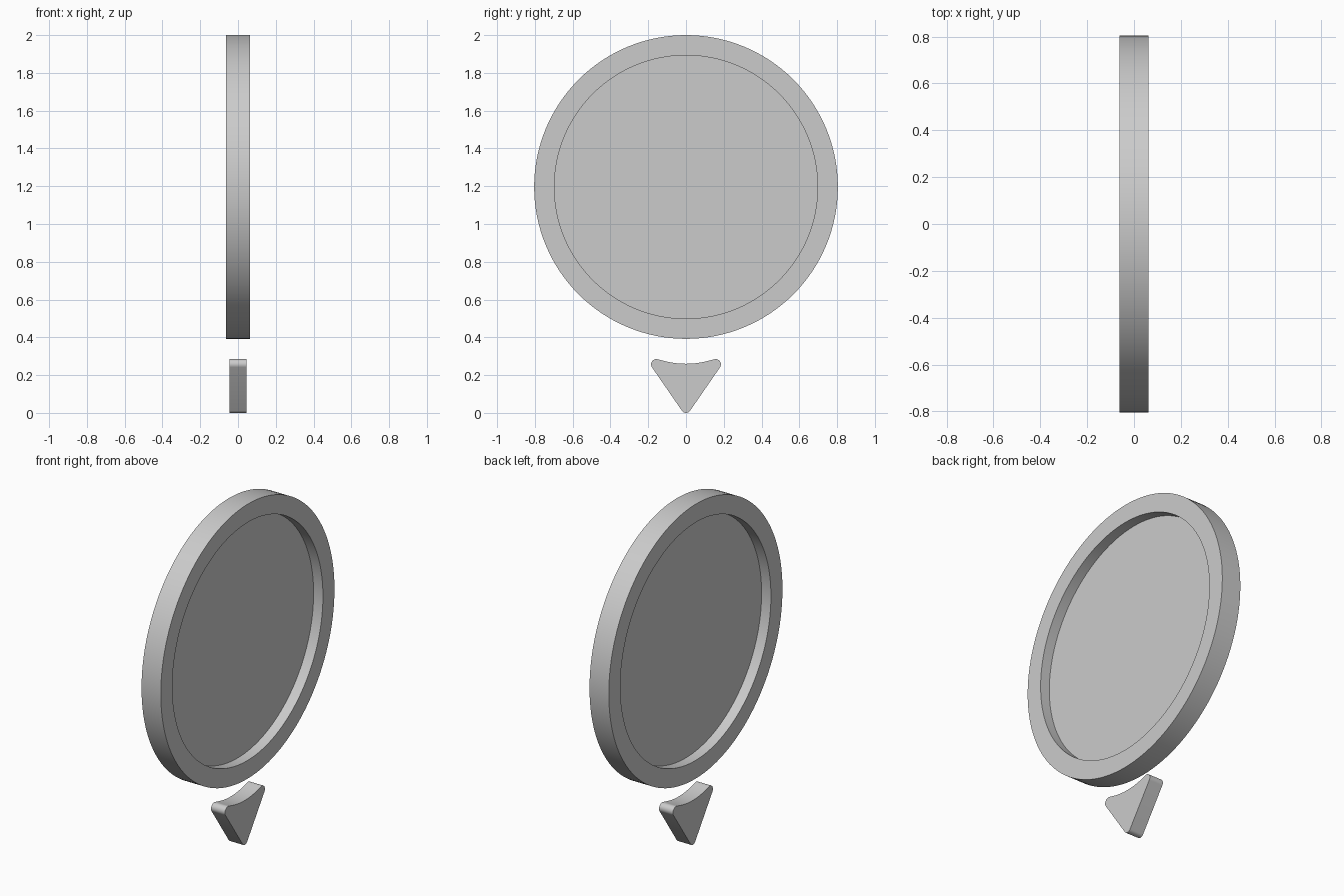
import bpy, bmesh
from math import sin, cos, pi, radians

if "Cube" in bpy.data.objects:
    bpy.data.objects.remove(bpy.data.objects["Cube"])

SEG = 128
CENTRE_Z, R_OUT, R_IN = 1.196, 0.804, 0.697


def finish(name, bm):
    bmesh.ops.recalc_face_normals(bm, faces=bm.faces)
    mesh = bpy.data.meshes.new(name)
    bm.to_mesh(mesh)
    bm.free()
    ob = bpy.data.objects.new(name, mesh)
    bpy.context.collection.objects.link(ob)
    bpy.ops.object.select_all(action='DESELECT')
    ob.select_set(True)
    bpy.context.view_layer.objects.active = ob
    bpy.ops.object.shade_smooth_by_angle(angle=radians(30))
    return ob


def lathe_x(name, section):
    """Sweep a closed (x, radius) section around the horizontal x axis."""
    bm = bmesh.new()
    rings = []
    for i in range(SEG):
        a = 2 * pi * i / SEG
        rings.append([bm.verts.new((x, r * sin(a), CENTRE_Z + r * cos(a))) for x, r in section])
    n = len(section)
    for i in range(SEG):
        p, q = rings[i], rings[(i + 1) % SEG]
        for j in range(n):
            k = (j + 1) % n
            bm.faces.new((p[j], p[k], q[k], q[j]))
    return finish(name, bm)


def extrude_x(name, outline, half):
    """Extrude a (y, z) outline symmetrically along x."""
    bm = bmesh.new()
    face = bm.faces.new([bm.verts.new((-half, y, z)) for y, z in outline])
    ext = bmesh.ops.extrude_face_region(bm, geom=[face])
    moved = [g for g in ext['geom'] if isinstance(g, bmesh.types.BMVert)]
    bmesh.ops.translate(bm, verts=moved, vec=(2 * half, 0, 0))
    return finish(name, bm)


def arc(cy, cz, r, a0, a1, n):
    angles = [radians(a0 + (a1 - a0) * i / n) for i in range(n + 1)]
    return [(cy + r * cos(a), cz + r * sin(a)) for a in angles]


# Raised rim
lathe_x("rim", [(-0.0625, R_IN), (-0.0625, R_OUT), (0.0625, R_OUT), (0.0625, R_IN)])

# Thin recessed panel in the middle of the rim
circle = [(R_IN * cos(2 * pi * i / SEG), CENTRE_Z + R_IN * sin(2 * pi * i / SEG)) for i in range(SEG)]
extrude_x("panel", circle, 0.002)

# Pointer: rounded tip, rounded shoulder, hollowed top, mirrored in y
half = arc(0, 0.026, 0.026, -90, -34, 6)
half += arc(0.157, 0.257, 0.028, -34, 108, 14)
half += [(y, 0.26 + 1.1 * y * y) for y in (0.125, 0.1, 0.075, 0.05, 0.025, 0)]
outline = half + [(-y, z) for y, z in reversed(half[1:-1])]
outline[0] = (0, 0)
extrude_x("pointer", outline, 0.045)
